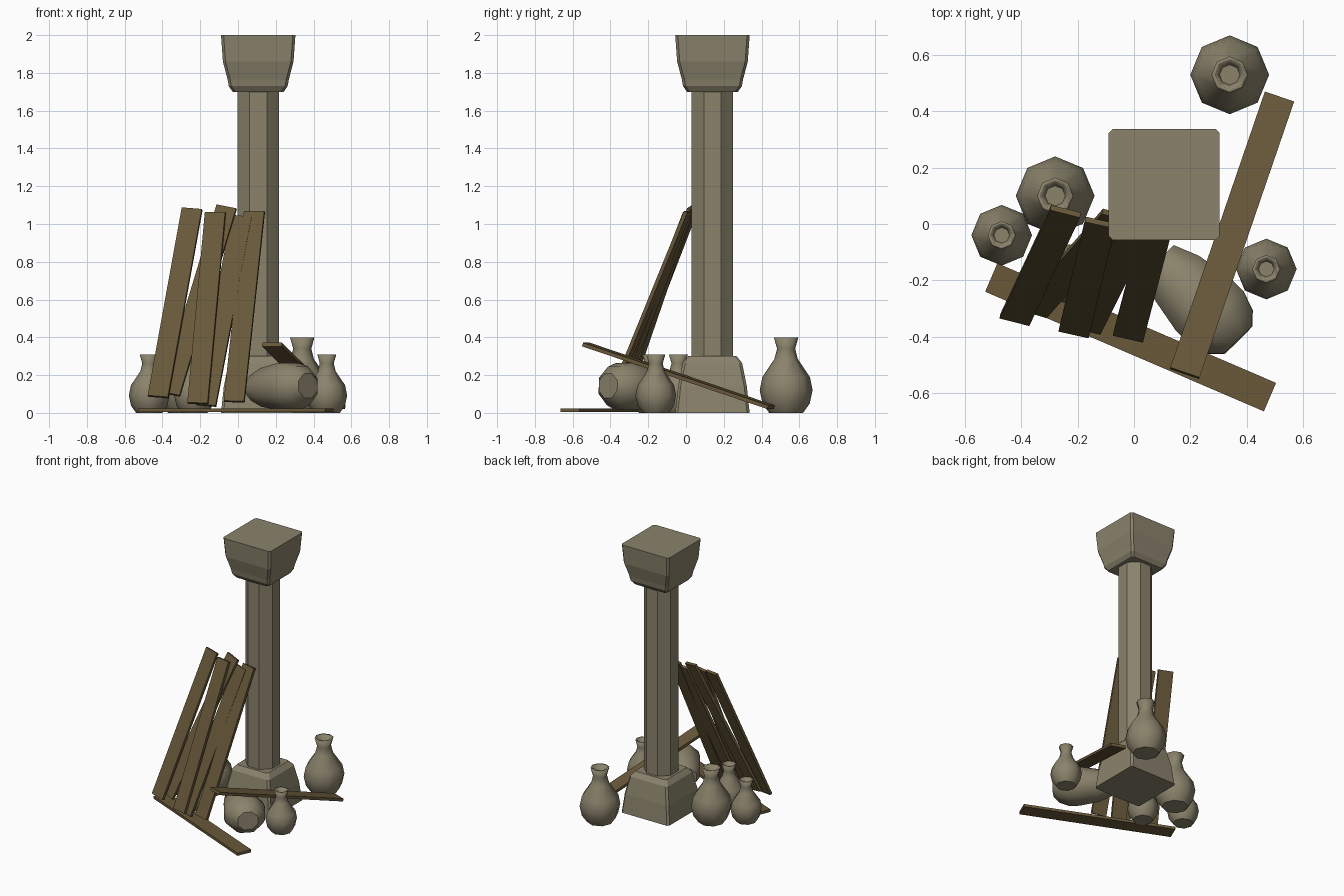
import bpy, bmesh, math
from mathutils import Vector, Matrix

if "Cube" in bpy.data.objects:
    bpy.data.objects.remove(bpy.data.objects["Cube"])


def material(name, rgb):
    m = bpy.data.materials.new(name)
    m.diffuse_color = (*rgb, 1)
    m.use_nodes = True
    m.node_tree.nodes["Principled BSDF"].inputs["Base Color"].default_value = m.diffuse_color
    return m


STONE = material("grey_stone", (0.255, 0.225, 0.148))
WOOD = material("brown_wood", (0.138, 0.098, 0.042))


def finish(name, bm, mat, smooth=False):
    bmesh.ops.recalc_face_normals(bm, faces=bm.faces)
    me = bpy.data.meshes.new(name)
    bm.to_mesh(me)
    bm.free()
    me.materials.append(mat)
    for p in me.polygons:
        p.use_smooth = smooth and len(p.vertices) == 4
    ob = bpy.data.objects.new(name, me)
    bpy.context.collection.objects.link(ob)
    return ob


def loft(name, rings, mat, matrix=None, smooth=False):
    """Skin a list of point rings and cap both ends."""
    bm = bmesh.new()
    rows = [[bm.verts.new(p) for p in r] for r in rings]
    n = len(rows[0])
    for a, b in zip(rows, rows[1:]):
        for i in range(n):
            j = (i + 1) % n
            bm.faces.new((a[i], a[j], b[j], b[i]))
    bm.faces.new(rows[0][::-1])
    bm.faces.new(rows[-1])
    if matrix:
        bm.transform(matrix)
    return finish(name, bm, mat, smooth)


def circle(r, z, turn=0.0, n=8):
    return [(r * math.cos(turn + math.tau * i / n), r * math.sin(turn + math.tau * i / n), z)
            for i in range(n)]


def chamfered_square(h, z, c=0.014):
    k = h - c
    return [(h, -k, z), (h, k, z), (k, h, z), (-k, h, z),
            (-h, k, z), (-h, -k, z), (-k, -h, z), (k, -h, z)]


# Column: flared base, octagonal shaft, capital
col = Matrix.Translation((0.107, 0.14, 0))
loft("column_base", [chamfered_square(h, z) for z, h in
     [(0, 0.197), (0.14, 0.182), (0.265, 0.157), (0.3, 0.128)]], STONE, col)
shaft_r = 0.11 / math.cos(math.pi / 8)
loft("column_shaft", [circle(shaft_r, z, math.pi / 8) for z in (0.29, 1.71)], STONE, col)
loft("column_capital", [chamfered_square(h, z) for z, h in
     [(1.7, 0.135), (1.73, 0.156), (1.765, 0.162), (1.86, 0.187), (2.0, 0.197)]], STONE, col)

# Standing pots, open at the neck: outer wall, rim, then inner wall
POT = [(0.09, 0), (0.125, 0.05), (0.14, 0.12), (0.126, 0.19), (0.062, 0.285),
       (0.048, 0.34), (0.065, 0.4), (0.052, 0.4), (0.036, 0.34)]
for i, (x, y, s) in enumerate([(0.34, 0.53, 1), (-0.28, 0.10, 1), (-0.47, -0.04, 0.77),
                               (0.47, -0.16, 0.77), (-0.23, -0.18, 0.77)]):
    loft(f"pot_{i + 1}", [circle(r, z) for r, z in POT], STONE,
         Matrix.Translation((x, y, 0)) @ Matrix.Scale(s, 4), True)

# Large vessel lying on its side, wide end to the front right
FALLEN = [(0.08, -0.2), (0.12, -0.11), (0.145, 0.02), (0.146, 0.09), (0.12, 0.16), (0.075, 0.2)]
axis = Vector((0.7, -0.71, 0.03)).to_track_quat('Z', 'Y').to_matrix().to_4x4()
loft("fallen_pot", [circle(r, z, math.pi / 8) for r, z in FALLEN], STONE,
     Matrix.Translation((0.23, -0.27, 0.138)) @ Matrix.Diagonal((1, 1, 0.92, 1)) @ axis, True)


def plank(name, low, high, side, width=0.11, thick=0.02):
    """Board between two end centres; side hints the width direction."""
    low, high = Vector(low), Vector(high)
    d = (high - low).normalized()
    w = Vector(side)
    w = (w - d * w.dot(d)).normalized()
    t = d.cross(w)
    a, b = w * width / 2, t * thick / 2
    loft(name, [[p + a + b, p - a + b, p - a - b, p + a - b] for p in (low, high)], WOOD)


# Boards leaning on the column
LEANING = [((-0.423, -0.34, 0.085), (-0.243, 0.045, 1.08)),
           ((-0.36, -0.31, 0.10), (-0.06, 0.03, 1.09)),
           ((-0.213, -0.385, 0.05), (-0.12, 0.005, 1.06)),
           ((-0.17, -0.37, 0.04), (0.02, 0.01, 1.04)),
           ((-0.02, -0.40, 0.06), (0.087, 0.01, 1.065))]
for i, (lo, hi) in enumerate(LEANING):
    plank(f"leaning_plank_{i + 1}", lo, hi, (1, -0.22, 0))

# Boards on the ground and over the fallen vessel
plank("ground_plank", (-0.507, -0.19, 0.014), (0.483, -0.615, 0.014), (0.425, 0.99, 0))
plank("tilted_plank", (0.516, 0.45, 0.03), (0.18, -0.53, 0.362), (0.975, -0.336, 0))
